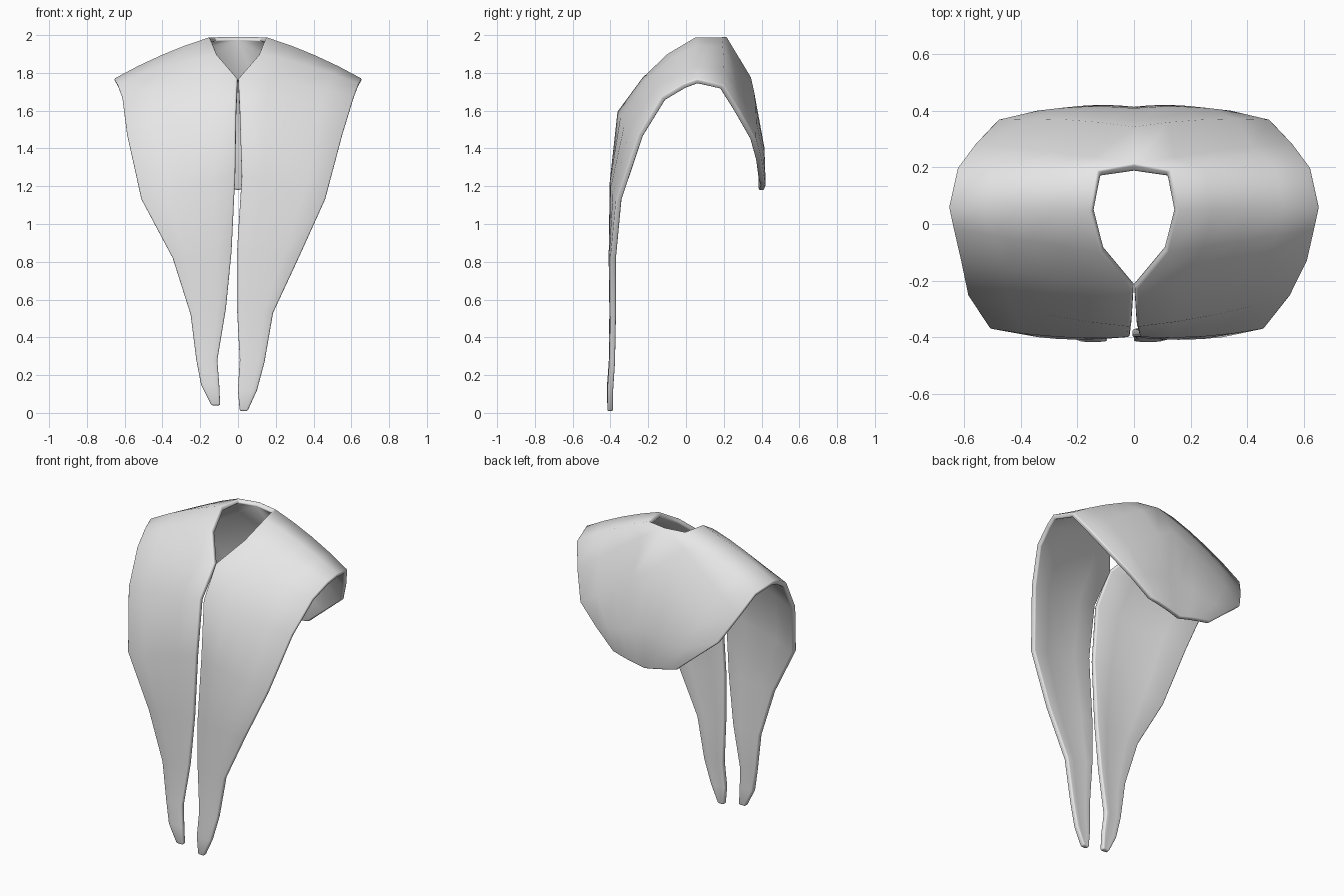
import bpy
import bmesh
from mathutils import Vector

default_cube = bpy.data.objects.get("Cube")
if default_cube:
    bpy.data.objects.remove(default_cube, do_unlink=True)

COLUMNS = 5
THICKNESS = 0.03

# Front panels: inner x, inner z, outer x, outer z, outer y
LEFT_FRONT = [
    (0.01, 0.01, 0.05, 0.01, -0.4),
    (0.0, 0.12, 0.1, 0.12, -0.4),
    (0.01, 0.28, 0.14, 0.27, -0.39),
    (-0.005, 0.56, 0.185, 0.53, -0.385),
    (-0.005, 0.85, 0.32, 0.82, -0.385),
    (0.02, 1.25, 0.46, 1.13, -0.355),
    (0.01, 1.59, 0.55, 1.47, -0.24),
]
RIGHT_FRONT = [
    (-0.095, 0.04, -0.14, 0.04, -0.4),
    (-0.1, 0.15, -0.195, 0.15, -0.4),
    (-0.11, 0.28, -0.22, 0.28, -0.39),
    (-0.065, 0.55, -0.25, 0.52, -0.385),
    (-0.035, 0.85, -0.345, 0.82, -0.385),
    (-0.015, 1.25, -0.51, 1.13, -0.355),
    (-0.01, 1.59, -0.585, 1.47, -0.24),
]

# Shoulder and back: inner edge point, outer edge point
SHOULDER_BACK = [
    ((0.002, -0.22, 1.765), (0.61, -0.12, 1.665)),
    ((0.11, -0.09, 1.89), (0.635, -0.01, 1.73)),
    ((0.145, 0.05, 1.975), (0.65, 0.06, 1.755)),
    ((0.12, 0.18, 1.98), (0.62, 0.19, 1.725)),
    ((0, 0.2, 1.985), (0.56, 0.27, 1.6)),
    ((0, 0.33, 1.77), (0.48, 0.355, 1.45)),
    ((0, 0.395, 1.42), (0.35, 0.385, 1.34)),
    ((0, 0.4, 1.18), (0.22, 0.4, 1.23)),
]


def half_rows(front, side):
    """Edge point pairs from the front tip, over the shoulder, to the back hem."""
    rows = []
    for inner_x, inner_z, outer_x, outer_z, outer_y in front:
        inner_y = -0.35 if inner_z > 1.5 else min(-0.385, outer_y)
        rows.append((Vector((inner_x, inner_y, inner_z)),
                     Vector((outer_x, outer_y, outer_z))))
    for inner, outer in SHOULDER_BACK:
        rows.append((Vector((inner[0] * side, *inner[1:])),
                     Vector((outer[0] * side, *outer[1:]))))
    return rows


def add_half(bm, front, side):
    grid = []
    for inner, outer in half_rows(front, side):
        # Rows bow gently away from the body
        middle = (inner + outer) / 2
        outward = Vector((0, middle.y, max(0, middle.z - 1.3))).normalized()
        bow = 0.06 * (outer - inner).length
        row = []
        for i in range(COLUMNS):
            t = i / (COLUMNS - 1)
            point = inner.lerp(outer, t) + outward * bow * 2 * t * (1 - t)
            row.append(bm.verts.new(point))
        grid.append(row)
    for low, high in zip(grid, grid[1:]):
        for i in range(COLUMNS - 1):
            face = [low[i], low[i + 1], high[i + 1], high[i]]
            bm.faces.new(face if side > 0 else face[::-1])


# Draped shawl with two hanging front panels
bm = bmesh.new()
add_half(bm, LEFT_FRONT, 1)
add_half(bm, RIGHT_FRONT, -1)
back_seam = [v for v in bm.verts if abs(v.co.x) < 0.001 and v.co.y > 0.1]
bmesh.ops.remove_doubles(bm, verts=back_seam, dist=0.002)
bmesh.ops.recalc_face_normals(bm, faces=bm.faces)
mesh = bpy.data.meshes.new("shawl")
bm.to_mesh(mesh)
bm.free()
shawl = bpy.data.objects.new("shawl", mesh)
bpy.context.collection.objects.link(shawl)

# Cloth thickness with softened hems
solid = shawl.modifiers.new("thickness", "SOLIDIFY")
solid.thickness = THICKNESS
solid.offset = 0
bevel = shawl.modifiers.new("soft_hem", "BEVEL")
bevel.width = 0.008
bevel.segments = 2
bevel.limit_method = "ANGLE"
bevel.angle_limit = 1.0

# Plain light grey cloth
cloth = bpy.data.materials.new("light grey cloth")
cloth.use_nodes = True
color = (0.8, 0.8, 0.8, 1)
cloth.diffuse_color = color
cloth.node_tree.nodes["Principled BSDF"].inputs["Base Color"].default_value = color
mesh.materials.append(cloth)

bpy.context.view_layer.objects.active = shawl
shawl.select_set(True)
bpy.ops.object.shade_smooth()
